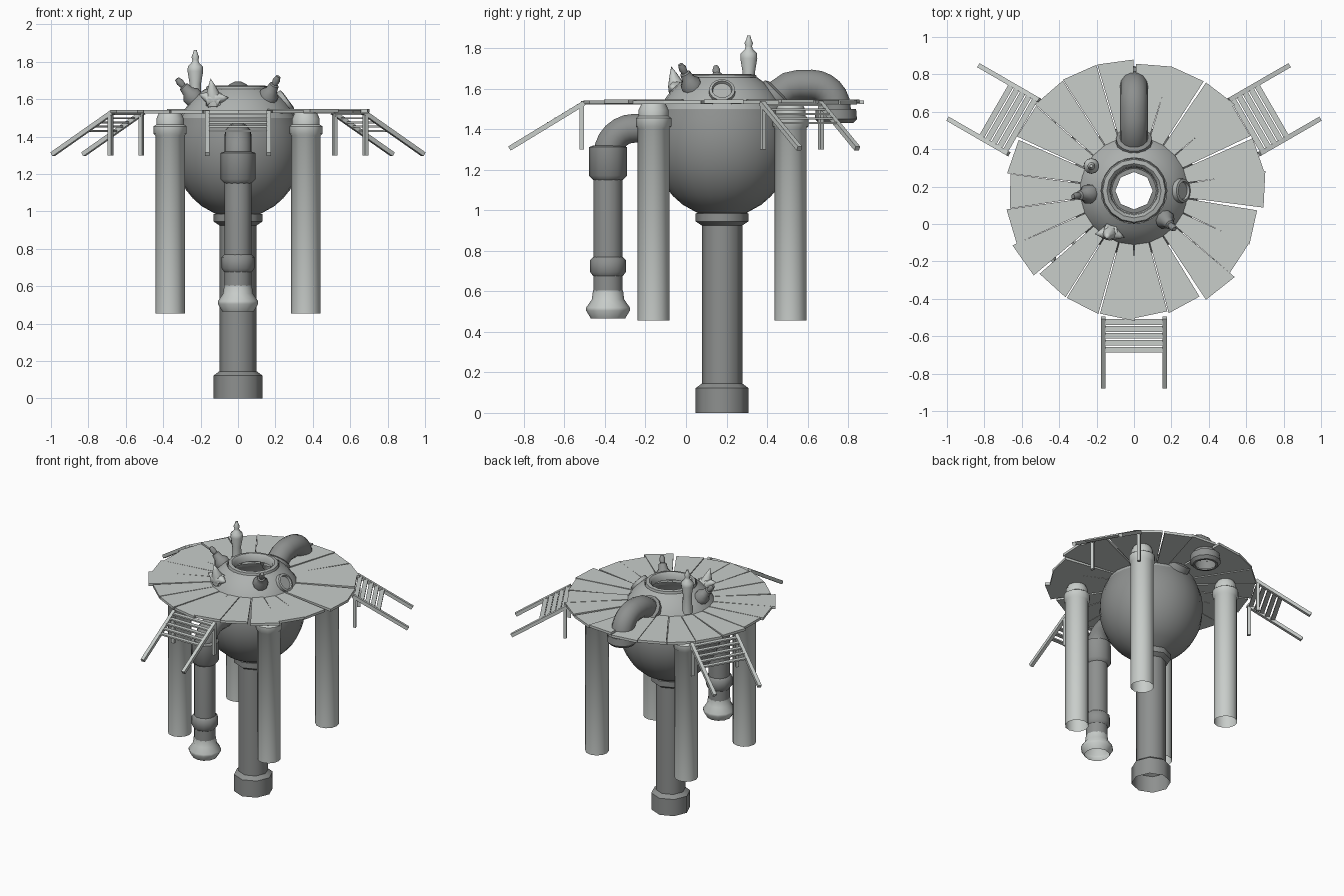
import bpy, bmesh, math, random
from math import cos, sin, radians, pi
from mathutils import Vector, Matrix

random.seed(4)
if "Cube" in bpy.data.objects:
    bpy.data.objects.remove(bpy.data.objects["Cube"])

CY = 0.178  # y of the central axis


def material(name, colour):
    m = bpy.data.materials.new(name)
    m.use_nodes = True
    m.diffuse_color = (*colour, 1)
    m.node_tree.nodes["Principled BSDF"].inputs["Base Color"].default_value = (*colour, 1)
    return m


LIGHT = material("pale grey", (0.58, 0.61, 0.59))
DARK = material("dark grey", (0.27, 0.28, 0.275))
MID = material("mid grey", (0.42, 0.44, 0.43))


def finish(name, bm, mats, smooth=True):
    bmesh.ops.recalc_face_normals(bm, faces=bm.faces)
    mesh = bpy.data.meshes.new(name)
    bm.to_mesh(mesh)
    bm.free()
    ob = bpy.data.objects.new(name, mesh)
    bpy.context.collection.objects.link(ob)
    for m in mats:
        mesh.materials.append(m)
    if smooth:
        bpy.ops.object.select_all(action='DESELECT')
        ob.select_set(True)
        bpy.context.view_layer.objects.active = ob
        bpy.ops.object.shade_smooth_by_angle(angle=radians(46))
    return ob


def lathe(name, profile, mat, base=(0, 0, 0), axis=(0, 0, 1), sides=12):
    """Open surface of revolution; profile is (radius, height) pairs."""
    bm = bmesh.new()
    rings = [[bm.verts.new((r * cos(2 * pi * i / sides), r * sin(2 * pi * i / sides), z))
              for i in range(sides)] for r, z in profile]
    for a, b in zip(rings, rings[1:]):
        for i in range(sides):
            j = (i + 1) % sides
            bm.faces.new((a[i], a[j], b[j], b[i]))
    bmesh.ops.remove_doubles(bm, verts=bm.verts, dist=1e-5)
    turn = Vector((0, 0, 1)).rotation_difference(Vector(axis)).to_matrix().to_4x4()
    bm.transform(Matrix.Translation(base) @ turn)
    return finish(name, bm, [mat])


def pipe(name, path, radius, mat, sides=14):
    """Tube swept along (y, z) points in the x = 0 plane."""
    bm = bmesh.new()
    pts = [Vector((0, y, z)) for y, z in path]
    rings = []
    for k, p in enumerate(pts):
        t = (pts[min(k + 1, len(pts) - 1)] - pts[max(k - 1, 0)]).normalized()
        side = Vector((1, 0, 0))
        up = t.cross(side)
        rings.append([bm.verts.new(p + radius * (cos(2 * pi * i / sides) * side + sin(2 * pi * i / sides) * up))
                      for i in range(sides)])
    for a, b in zip(rings, rings[1:]):
        for i in range(sides):
            j = (i + 1) % sides
            bm.faces.new((a[i], a[j], b[j], b[i]))
    return finish(name, bm, [mat])


def add_box(bm, centre, size, rot=Matrix()):
    bmesh.ops.create_cube(bm, size=1, matrix=Matrix.Translation(centre) @ rot @ Matrix.Diagonal((*size, 1)))


def arc(cy, cz, r, a0, a1, n=6):
    return [(cy + r * cos(radians(a0 + (a1 - a0) * i / n)),
             cz + r * sin(radians(a0 + (a1 - a0) * i / n))) for i in range(n + 1)]


# Round body, split at deck level into tank and dome
def shell(z0, z1, n):
    cz, h, r = 1.335, 0.372, 0.345
    zs = [z0 + (z1 - z0) * i / n for i in range(n + 1)]
    return [(r * math.sqrt(1 - ((z - cz) / h) ** 2), z) for z in zs]


lathe("tank", shell(0.985, 1.5, 12), DARK, (0, CY, 0), sides=24)
lathe("dome", shell(1.5, 1.655, 6), MID, (0, CY, 0), sides=24)
lathe("hatch_rim", [(0.175, 1.64), (0.168, 1.668), (0.145, 1.672), (0.13, 1.66), (0.125, 1.62)],
      MID, (0, CY, 0), sides=16)

# Hollow central column
lathe("column", [(0.131, 0), (0.131, 0.122), (0.1, 0.145), (0.1, 0.925), (0.13, 0.945), (0.13, 0.985), (0.1, 0.99)],
      DARK, (0, CY, 0), sides=8)

# Four outer legs
for sx, fx in ((-1, "right"), (1, "left")):
    for sy, fy in ((-1, "front"), (1, "back")):
        lathe(f"{fy}_{fx}_leg",
              [(0.079, 0.455), (0.079, 1.405), (0.088, 1.415), (0.088, 1.455), (0.074, 1.465),
               (0.074, 1.495), (0.06, 1.525)], LIGHT, (sx * 0.363, CY + sy * 0.338, 0))

# Front drain pipe with collars and flared end
pipe("drain_pipe", [(-0.08, 1.405), (-0.2, 1.405)] + arc(-0.255, 1.275, 0.13, 90, 180) + [(-0.385, 0.6)], 0.073, DARK)
lathe("drain_upper_collar", [(0.073, 1.32), (0.094, 1.312), (0.094, 1.172), (0.073, 1.15)], DARK, (0, -0.385, 0))
lathe("drain_lower_collar", [(0.073, 0.77), (0.088, 0.755), (0.088, 0.695), (0.073, 0.675)], DARK, (0, -0.385, 0))
lathe("drain_flare", [(0.074, 0.605), (0.08, 0.56), (0.108, 0.52), (0.108, 0.505), (0.084, 0.465)],
      LIGHT, (0, -0.385, 0))

# Back pipe from dome through the deck
pipe("back_pipe", [(0.40, 1.52), (0.46, 1.575), (0.51, 1.61), (0.56, 1.62)]
     + arc(0.62, 1.5, 0.12, 90, 0) + [(0.74, 1.44)], 0.076, DARK)
lathe("back_pipe_dome_collar", [(0.076, 0.04), (0.096, 0.03), (0.1, -0.03)], DARK,
      (0, 0.435, 1.555), (0, 0.7, 0.7), 14)
lathe("back_pipe_lower_collar", [(0.076, 1.5), (0.1, 1.5), (0.104, 1.45), (0.085, 1.43), (0.07, 1.43)],
      DARK, (0, 0.74, 0))

# Deck of wedge planks
bm = bmesh.new()
COUNT = 22
for k in range(COUNT):
    pitch = 2 * pi / COUNT
    a = -pi / 2 + pitch * (k + 0.5)
    rin, rout = 0.285, random.uniform(0.66, 0.7)
    skew = random.uniform(-0.015, 0.015)
    z = 1.522 + random.uniform(0, 0.008)
    verts = []
    for dz in (0, 0.018):
        for r, s in ((rin, -1), (rout, -1), (rout, 1), (rin, 1)):
            d = a + s * (pitch / 2 - 0.0025 / r) + (skew if r == rout else 0)
            rr = r / cos(pitch / 2) + s * skew * 0.6 * (r == rout)
            verts.append(bm.verts.new((rr * cos(d), CY + rr * sin(d), z + dz)))
    lo, hi = verts[:4], verts[4:]
    bm.faces.new(lo[::-1])
    bm.faces.new(hi)
    for i in range(4):
        j = (i + 1) % 4
        bm.faces.new((lo[i], lo[j], hi[j], hi[i]))
finish("deck_planks", bm, [LIGHT], False)

# Three sloping ladders on posts, built along +x then turned
for name, deg in (("front", -90), ("left", 30), ("right", 150)):
    bm = bmesh.new()
    top, end = Vector((0.68, 0, 1.53)), Vector((1.05, 0, 1.305))
    run = end - top
    tilt = Matrix.Rotation(math.atan2(-run.z, run.x), 4, 'Y')
    for s in (-1, 1):
        side = Vector((0, s * 0.165, 0))
        add_box(bm, (top + end) / 2 + side, (run.length, 0.025, 0.024), tilt)
        add_box(bm, Vector((0.692, s * 0.165, 1.415)), (0.022, 0.022, 0.23))
    for i in range(5):
        p = top + run * (0.06 + 0.1 * i)
        add_box(bm, p + Vector((0, 0, 0.004)), (0.03, 0.31, 0.01))
    bm.transform(Matrix.Translation((0, CY, 0)) @ Matrix.Rotation(radians(deg), 4, 'Z'))
    finish(name + "_ladder", bm, [LIGHT], False)

# Porthole on the left of the dome
lathe("porthole", [(0.068, -0.03), (0.064, 0.018), (0.05, 0.022), (0.046, 0.008), (0, 0.008)],
      MID, (0.25, CY, 1.585), (0.75, 0, 0.55), 16)

# Tall vent bottle
lathe("vent_bottle", [(0.035, 1.55), (0.03, 1.68), (0.042, 1.75), (0.04, 1.775), (0.02, 1.795), (0.016, 1.81),
                      (0.021, 1.825), (0.012, 1.845), (0.008, 1.862), (0, 1.862)], LIGHT, (-0.228, 0.31, 0))

# Small dark nozzles
NOZZLE = [(0.05, -0.03), (0.052, 0.012), (0.032, 0.035), (0.026, 0.07), (0.016, 0.075),
          (0.02, 0.1), (0.012, 0.125), (0, 0.125)]
lathe("right_nozzle", NOZZLE, DARK, (-0.245, 0.16, 1.615), (-0.65, -0.1, 0.75), 10)
lathe("left_nozzle", NOZZLE, DARK, (0.165, 0.025, 1.62), (0.4, -0.42, 0.8), 10)

# Spiked horn cluster
for i, (axis, length) in enumerate((((-0.15, -0.25, 1), 0.115), ((-0.9, -0.1, 0.3), 0.085), ((0.9, -0.3, 0.1), 0.085))):
    lathe(f"horn_{i + 1}", [(0.045, -0.03), (0.04, 0.02), (0.016, length * 0.7), (0, length)],
          LIGHT, (-0.13, -0.045, 1.6), axis, 8)
